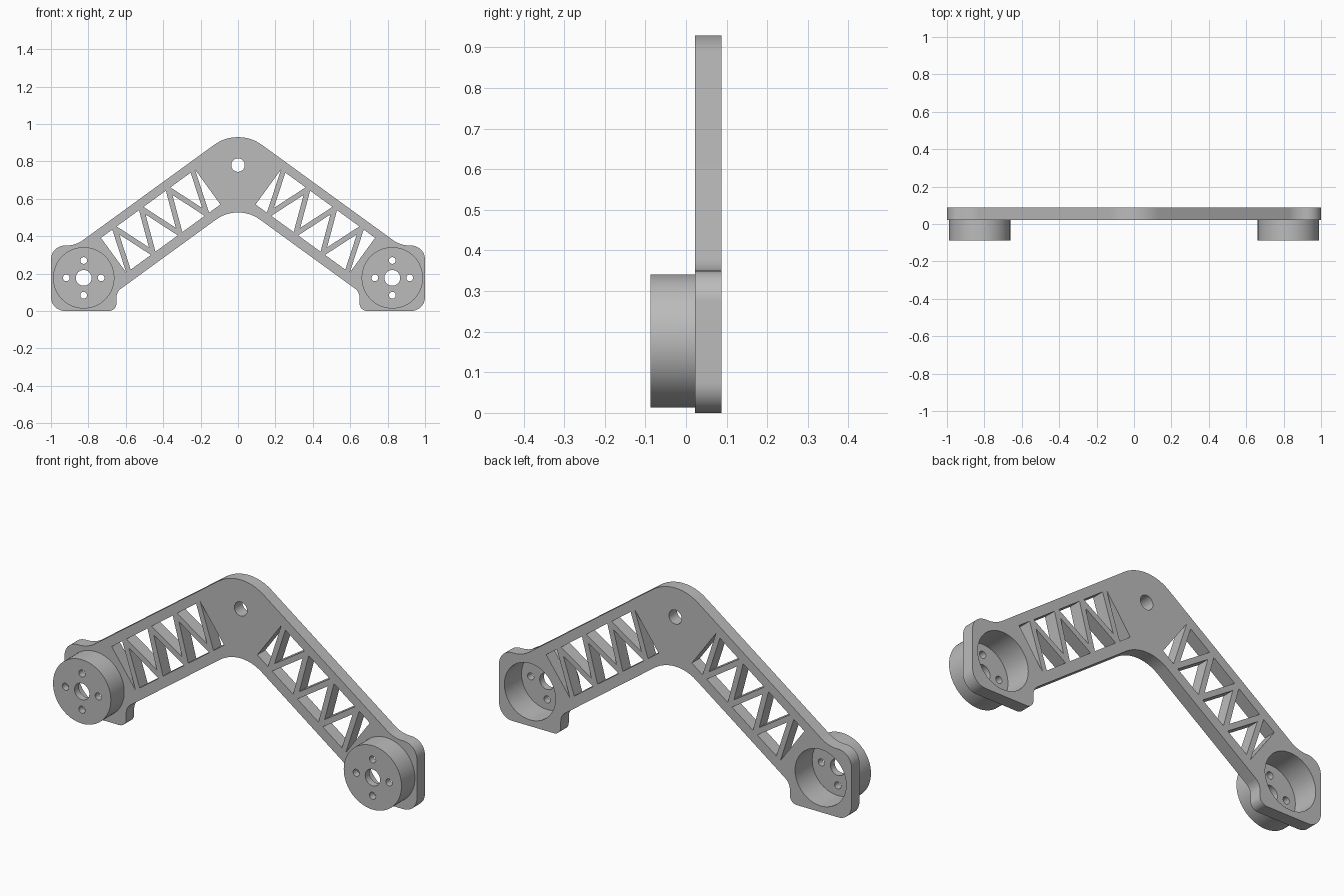
import bpy, bmesh
from math import sin, cos, tan, pi, radians
from mathutils import Vector, Matrix

cube = bpy.data.objects.get("Cube")
if cube:
    bpy.data.objects.remove(cube)

grey = bpy.data.materials.new("plain grey")
grey.use_nodes = True
grey.diffuse_color = (0.5, 0.5, 0.5, 1)
grey.node_tree.nodes["Principled BSDF"].inputs["Base Color"].default_value = (0.5, 0.5, 0.5, 1)

PLATE_FRONT, PLATE_BACK, CUP_FRONT = 0.022, 0.087, -0.087
PAD_X, PAD_Z = 0.825, 0.177
CUP_R, BORE_R = 0.164, 0.145
SLOPE = radians(36)


def circle(x, z, r, n=48):
    return [Vector((x + r * cos(2 * pi * i / n), z + r * sin(2 * pi * i / n))) for i in range(n)]


def rounded(corners, steps=12):
    """Closed outline from (x, z, radius) corners."""
    pts = []
    for i, (x, z, r) in enumerate(corners):
        p = Vector((x, z))
        a = (Vector(corners[i - 1][:2]) - p).normalized()
        b = (Vector(corners[(i + 1) % len(corners)][:2]) - p).normalized()
        half = a.angle(b) / 2
        centre = p + (a + b).normalized() * (r / sin(half))
        start = p + a * (r / tan(half)) - centre
        turn = start.angle_signed(p + b * (r / tan(half)) - centre)
        for k in range(steps + 1):
            pts.append(centre + Matrix.Rotation(-turn * k / steps, 2) @ start)
    return pts


def inset(tri, offsets):
    """Move each side of a triangle inward by its own offset."""
    mid = (tri[0] + tri[1] + tri[2]) / 3
    lines = []
    for i in range(3):
        a, b = tri[i], tri[(i + 1) % 3]
        n = Vector((a.y - b.y, b.x - a.x)).normalized()
        if n.dot(mid - a) < 0:
            n = -n
        lines.append((n, n.dot(a) + offsets[i]))
    out = []
    for i in range(3):
        (n, c), (m, d) = lines[i - 1], lines[i]
        det = n.x * m.y - n.y * m.x
        out.append(Vector(((c * m.y - d * n.y) / det, (n.x * d - m.x * c) / det)))
    return out


def extrude(name, loops, front, back):
    """Solid from an outline and its holes, between two depths."""
    curve = bpy.data.curves.new(name, 'CURVE')
    curve.dimensions, curve.fill_mode = '2D', 'BOTH'
    curve.extrude = (back - front) / 2
    for loop in loops:
        s = curve.splines.new('POLY')
        s.points.add(len(loop) - 1)
        for pt, v in zip(s.points, loop):
            pt.co = (v.x, v.y, 0, 1)
        s.use_cyclic_u = True
    temp = bpy.data.objects.new(name + " curve", curve)
    bpy.context.collection.objects.link(temp)
    bpy.context.view_layer.update()
    mesh = bpy.data.meshes.new_from_object(temp.evaluated_get(bpy.context.evaluated_depsgraph_get()))
    bpy.data.objects.remove(temp)
    bm = bmesh.new()
    bm.from_mesh(mesh)
    bm.transform(Matrix.Translation((0, (front + back) / 2, 0)) @ Matrix.Rotation(pi / 2, 4, 'X'))
    bmesh.ops.remove_doubles(bm, verts=bm.verts, dist=1e-5)
    bmesh.ops.recalc_face_normals(bm, faces=bm.faces)
    bm.to_mesh(mesh)
    bm.free()
    mesh.materials.clear()
    mesh.materials.append(grey)
    obj = bpy.data.objects.new(name, mesh)
    bpy.context.collection.objects.link(obj)
    return obj


def smooth(obj):
    bpy.ops.object.select_all(action='DESELECT')
    obj.select_set(True)
    bpy.context.view_layer.objects.active = obj
    bpy.ops.object.shade_smooth_by_angle(angle=radians(30))


def mirror(pts):
    return [Vector((-p.x, p.y)) for p in pts]


# Bracket outline: apex, sloping arm, rounded pad, mirrored
TOP, LOW = 0.981, 0.574
half = [((TOP - 0.35) / tan(SLOPE), 0.35, 0.15), (1, 0.35, 0.075), (1, 0, 0.075),
        (0.65, 0, 0.04), (0.65, LOW - 0.65 * tan(SLOPE), 0.06)]
outline = rounded([(0, TOP, 0.218)] + half + [(0, LOW, 0.2)]
                  + [(-x, z, r) for x, z, r in reversed(half)])

# Truss windows: zigzag nodes along the arm
along, across = Vector((cos(SLOPE), -sin(SLOPE))), Vector((sin(SLOPE), cos(SLOPE)))
START, END, HIGH_EDGE, LOW_EDGE, STRUT = -0.2585, 0.363, 0.747, 0.516, 0.028
step = (END - START) / 7


def node(i, high, shift=0):
    s = START + i * step + shift
    return along * s + across * (HIGH_EDGE if high else LOW_EDGE)


zigzag = [node(i, i % 2 == 0) for i in range(8)]
zigzag[0] = node(0, True, STRUT / 2)
zigzag[7] = node(7, False, -STRUT / 2)
w = STRUT / 2
windows = [inset([node(0, True), node(0, False), zigzag[1]], [0, 0, 0])]
windows = [inset([node(0, False), zigzag[1], zigzag[0]], [0, w, 0])]
windows[0] = [node(0, False), zigzag[1] - along * w, node(0, True)]
windows += [inset(zigzag[i:i + 3], [w, w, 0]) for i in range(6)]
windows.append([node(7, True), zigzag[6] + along * w, node(7, False)])

# Plate with hub hole, pad bores and windows
loops = [outline, circle(0, 0.78, 0.036)]
for tri in windows:
    loops += [tri, mirror(tri)]
for side in (-1, 1):
    loops.append(circle(side * PAD_X, PAD_Z, BORE_R, 64))
smooth(extrude("bracket_plate", loops, PLATE_FRONT, PLATE_BACK))

# Motor cups: drilled discs hollowed from the back
for side, label in ((1, "left"), (-1, "right")):
    x = side * PAD_X
    loops = [circle(x, PAD_Z, CUP_R, 64), circle(x, PAD_Z, 0.042)]
    for dx, dz in ((1, 0), (-1, 0), (0, 1), (0, -1)):
        loops.append(circle(x + dx * 0.093, PAD_Z + dz * 0.093, 0.018, 24))
    cup = extrude(label + "_motor_cup", loops, CUP_FRONT, PLATE_FRONT)
    cutter = extrude("cup_cutter", [circle(x, PAD_Z, BORE_R, 64)], CUP_FRONT + 0.035, PLATE_BACK)
    cutter.hide_render = True
    mod = cup.modifiers.new("hollow", 'BOOLEAN')
    mod.operation, mod.solver, mod.object = 'DIFFERENCE', 'EXACT', cutter
    bpy.ops.object.select_all(action='DESELECT')
    bpy.context.view_layer.objects.active = cup
    bpy.ops.object.modifier_apply(modifier=mod.name)
    bpy.data.objects.remove(cutter)
    smooth(cup)
